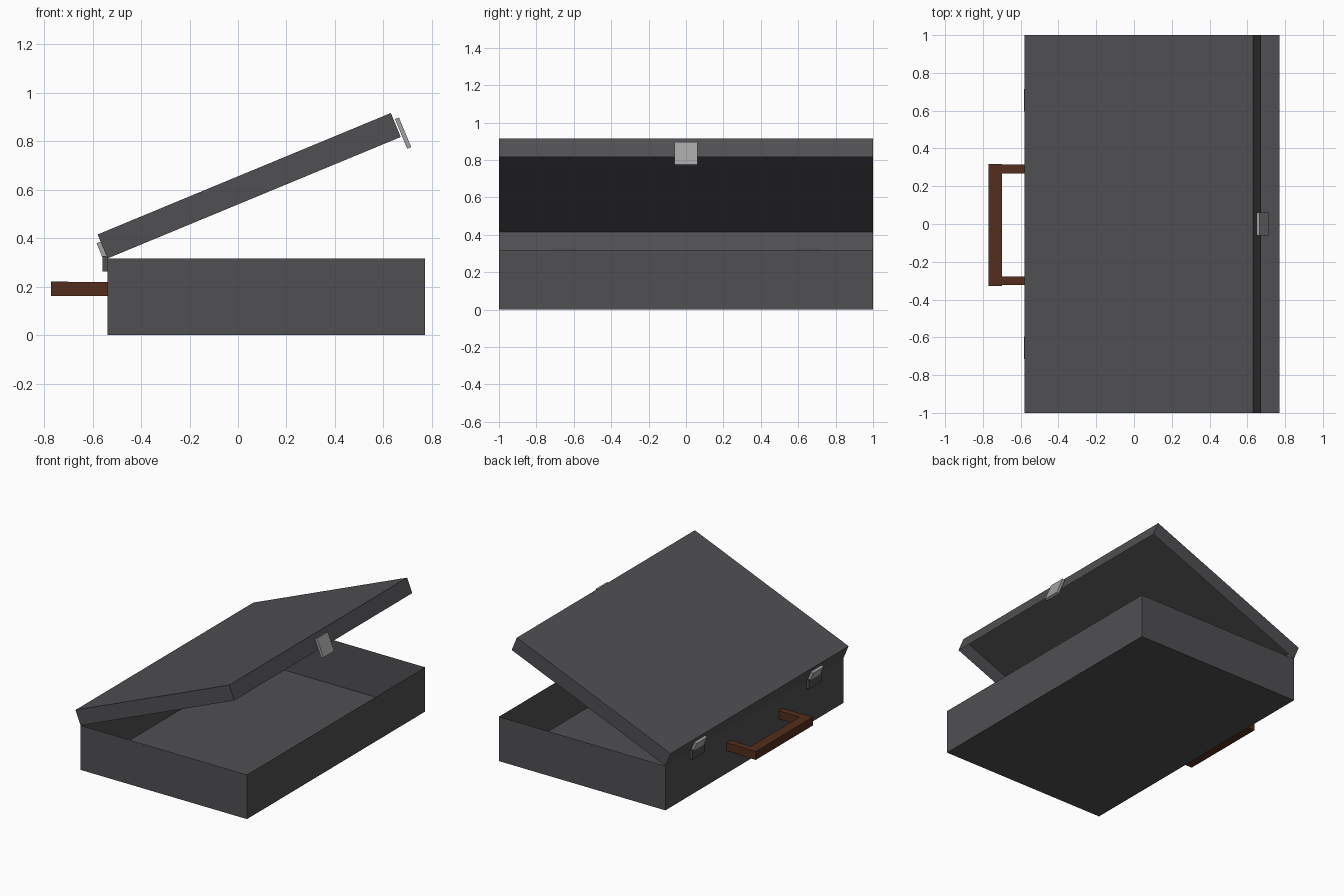
import bpy, bmesh, math
from mathutils import Matrix, Vector

if "Cube" in bpy.data.objects:
    bpy.data.objects.remove(bpy.data.objects["Cube"])


def material(name, rgb):
    m = bpy.data.materials.new(name)
    m.diffuse_color = (*rgb, 1)
    m.use_nodes = True
    m.node_tree.nodes["Principled BSDF"].inputs["Base Color"].default_value = m.diffuse_color
    return m


LEATHER = material("dark_leather", (0.08, 0.078, 0.084))
METAL = material("metal", (0.36, 0.36, 0.36))
BROWN = material("brown_grip", (0.09, 0.027, 0.012))

# Lid frame: origin on the hinge line, local x runs along the opened lid
HINGE = Matrix.Translation((-0.538, 0, 0.316)) @ Matrix.Rotation(math.radians(-22.5), 4, 'Y')


def box(name, lo, hi, mat, frame=Matrix(), open_side=0):
    """Box between two corners; open_side +1 / -1 removes the top / bottom."""
    lo, hi = Vector(lo), Vector(hi)
    bm = bmesh.new()
    bmesh.ops.create_cube(bm, size=1)
    if open_side:
        gone = [f for f in bm.faces if f.normal.z * open_side > 0.9]
        bmesh.ops.delete(bm, geom=gone, context='FACES')
    bm.transform(frame @ Matrix.Translation((lo + hi) / 2) @ Matrix.Diagonal((*(hi - lo), 1)))
    me = bpy.data.meshes.new(name)
    bm.to_mesh(me)
    bm.free()
    me.materials.append(mat)
    ob = bpy.data.objects.new(name, me)
    bpy.context.collection.objects.link(ob)
    return ob


# Thin-walled case: tray open at the top, lid open underneath
box("case_tray", (-0.538, -1, 0), (0.771, 1, 0.316), LEATHER, open_side=1)
box("case_lid", (0, -1, 0), (1.309, 1, 0.107), LEATHER, HINGE, open_side=-1)

# Latch plate on the free edge of the lid
box("latch_plate", (1.315, -0.061, -0.055), (1.333, 0.061, 0.077), METAL, HINGE)

# Two hinges: one leaf on the tray, one on the lid
for side, y in (("left", -0.655), ("right", 0.655)):
    box(f"hinge_lower_{side}", (-0.559, y - 0.069, 0.262), (-0.537, y + 0.069, 0.326), LEATHER)
    box(f"hinge_upper_{side}", (-0.018, y - 0.059, 0), (0, y + 0.059, 0.075), METAL, HINGE)

# Carrying handle: grip bar with two arms
box("handle_grip", (-0.771, -0.327, 0.16), (-0.70, 0.317, 0.22), BROWN)
for side, y in (("left", -0.301), ("right", 0.291)):
    box(f"handle_arm_{side}", (-0.702, y - 0.023, 0.161), (-0.538, y + 0.023, 0.219), BROWN)
